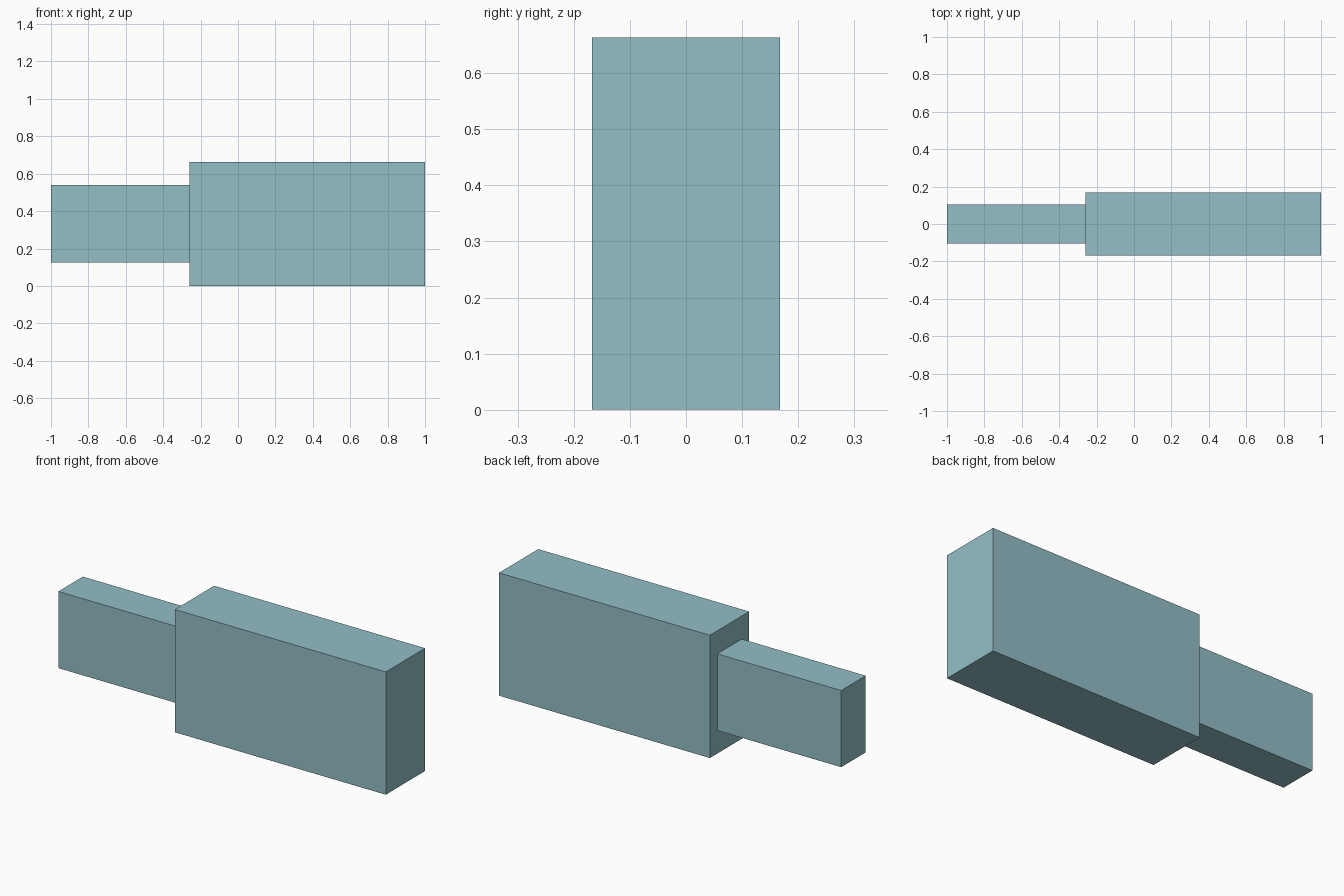
import bpy

if "Cube" in bpy.data.objects:
    bpy.data.objects.remove(bpy.data.objects["Cube"])

# Single pale teal colour
teal = bpy.data.materials.new("pale_teal")
teal.diffuse_color = (0.292, 0.515, 0.565, 1.0)
teal.use_nodes = True
teal.node_tree.nodes["Principled BSDF"].inputs["Base Color"].default_value = teal.diffuse_color

MID_Z = 0.3315


def box(name, x0, x1, depth, height):
    """Box between x0 and x1, centred on y = 0 and z = MID_Z."""
    bpy.ops.mesh.primitive_cube_add(size=1, location=((x0 + x1) / 2, 0, MID_Z))
    ob = bpy.context.object
    ob.name = name
    ob.scale = (x1 - x0, depth, height)
    bpy.ops.object.transform_apply(location=False, rotation=False, scale=True)
    ob.data.materials.append(teal)
    return ob


# Large block
box("main_body", -0.26, 1.0, 0.335, 0.663)
# Narrower block on the left end
box("narrow_end", -1.0, -0.26, 0.209, 0.414)
